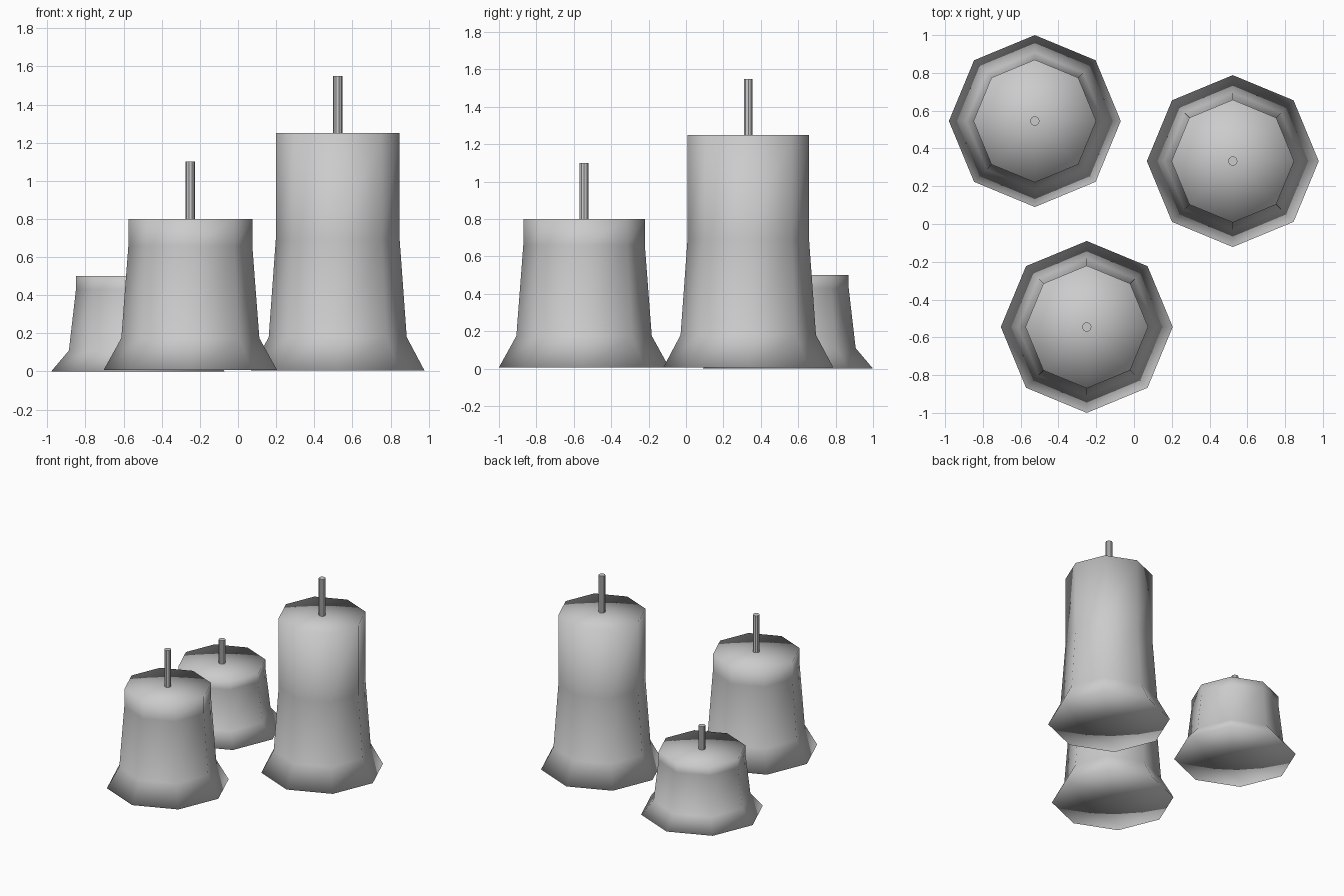
import bpy, bmesh
from math import cos, sin, tau

if "Cube" in bpy.data.objects:
    bpy.data.objects.remove(bpy.data.objects["Cube"])


def lathe(name, profile, sides, location):
    """Spin an (r, z) profile around z, closing both ends with fans."""
    bm = bmesh.new()
    rings = [[bm.verts.new((r * cos(tau * i / sides), r * sin(tau * i / sides), z))
              for i in range(sides)] for r, z in profile]
    for low, high in zip(rings, rings[1:]):
        for i in range(sides):
            j = (i + 1) % sides
            bm.faces.new((low[i], low[j], high[j], high[i]))
    bottom = bm.verts.new((0, 0, profile[0][1]))
    top = bm.verts.new((0, 0, profile[-1][1]))
    for i in range(sides):
        j = (i + 1) % sides
        bm.faces.new((rings[0][j], rings[0][i], bottom))
        bm.faces.new((rings[-1][i], rings[-1][j], top))
    for f in bm.faces:
        f.smooth = True
    mesh = bpy.data.meshes.new(name)
    bm.to_mesh(mesh)
    bm.free()
    obj = bpy.data.objects.new(name, mesh)
    obj.location = location
    bpy.context.collection.objects.link(obj)
    return obj


def candle(label, x, y, base, melt, waist, top, wick_top):
    # Octagonal wax body with a flared, melted foot
    lathe(label + "_candle_body",
          [(0.455, base), (0.362, melt), (0.325, waist), (0.325, top)], 8, (x, y, 0))
    # Thin wick standing on the flat top
    wick = lathe(label + "_candle_wick", [(0.025, top - 0.02), (0.025, wick_top)], 10, (x, y, 0))
    bpy.context.view_layer.objects.active = wick
    wick.select_set(True)
    bpy.ops.object.shade_smooth_by_angle()
    wick.select_set(False)


candle("short", -0.525, 0.545, 0.0, 0.11, 0.43, 0.5, 0.69)
candle("medium", -0.25, -0.545, 0.007, 0.175, 0.66, 0.8, 1.10)
candle("tall", 0.523, 0.333, 0.005, 0.18, 0.69, 1.25, 1.55)
